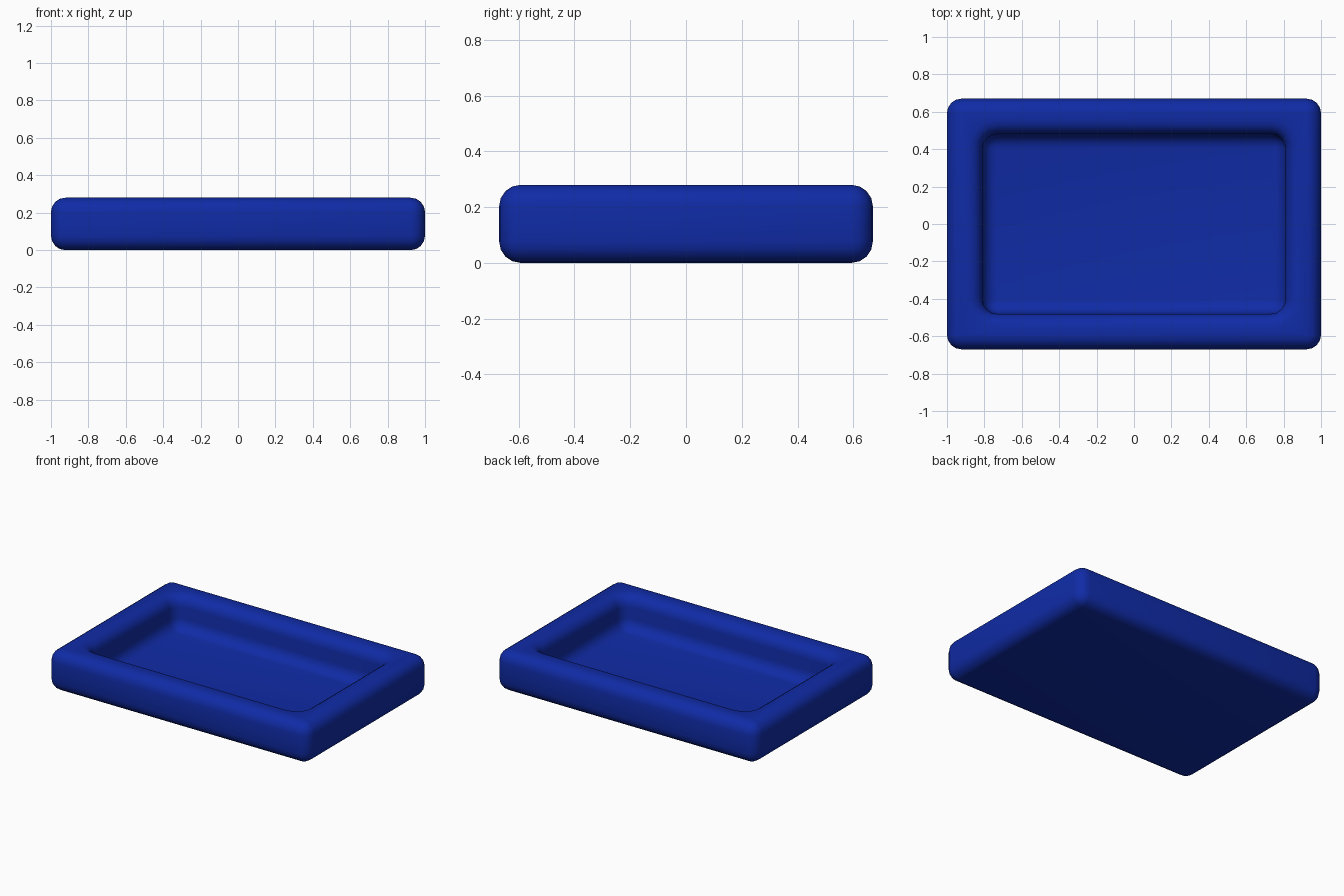
import bpy, bmesh
from math import sin, cos, pi

if "Cube" in bpy.data.objects:
    bpy.data.objects.remove(bpy.data.objects["Cube"])

# Tray dimensions
HX, HY, H = 1.0, 0.67, 0.28      # outer half sizes and height
RIM, FLOOR = 0.19, 0.05          # rim width and recess floor height
R, SEG = 0.077, 4                # rounding radius and steps per quarter turn

bm = bmesh.new()


def ring(inset, z, radius):
    """Rounded rectangle inset from the outer size."""
    x, y, r = HX - inset, HY - inset, max(radius, 0.001)
    verts = []
    for k, (sx, sy) in enumerate([(1, 1), (-1, 1), (-1, -1), (1, -1)]):
        for i in range(SEG + 1):
            a = (k + i / SEG) * pi / 2
            verts.append(bm.verts.new((sx * (x - r) + r * cos(a),
                                       sy * (y - r) + r * sin(a), z)))
    return verts


# Profile from underside, up the outer wall, over the rim and down to the floor
steps = [i / SEG * pi / 2 for i in range(SEG + 1)]
profile = [(R - R * sin(a), R - R * cos(a), R * sin(a)) for a in steps]
profile += [(R - R * cos(a), H - R + R * sin(a), R * cos(a)) for a in steps]
profile += [(RIM - R * cos(a), H - R + R * sin(a), R + R * cos(a))
            for a in reversed(steps)]
profile += [(RIM + R - R * cos(a), FLOOR + R - R * sin(a), R * cos(a)) for a in steps]
# Order of the rim quarter: flat top first, vertical wall last
n = len(steps)
profile[2 * n:3 * n] = [(RIM - R + R * sin(a), H - R + R * cos(a), 2 * R - R * sin(a))
                        for a in steps]

# Skin the rings, then close underside and floor
rings = [ring(*p) for p in profile]
for lo, hi in zip(rings, rings[1:]):
    for i in range(len(lo)):
        j = (i + 1) % len(lo)
        bm.faces.new((lo[i], lo[j], hi[j], hi[i]))
bm.faces.new(rings[0][::-1])
bm.faces.new(rings[-1])
bmesh.ops.remove_doubles(bm, verts=bm.verts, dist=0.003)
bmesh.ops.recalc_face_normals(bm, faces=bm.faces)

mesh = bpy.data.meshes.new("tray")
bm.to_mesh(mesh)
bm.free()
tray = bpy.data.objects.new("tray", mesh)
bpy.context.collection.objects.link(tray)

# Blue plastic
blue = bpy.data.materials.new("blue_plastic")
blue.diffuse_color = (0.005, 0.024, 0.38, 1)
blue.use_nodes = True
blue.node_tree.nodes["Principled BSDF"].inputs["Base Color"].default_value = blue.diffuse_color
mesh.materials.append(blue)

bpy.context.view_layer.objects.active = tray
tray.select_set(True)
bpy.ops.object.shade_smooth_by_angle()
